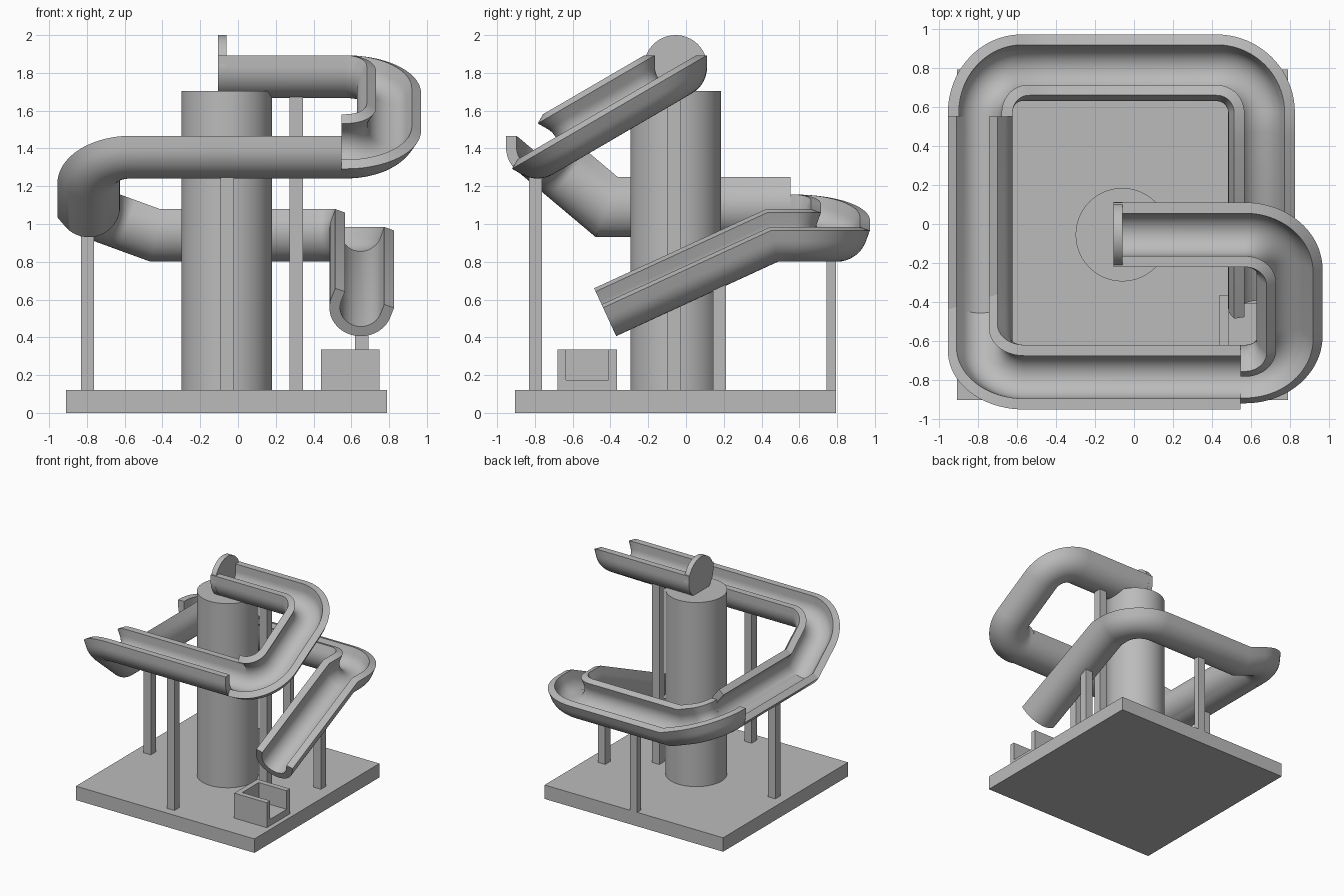
import bpy, bmesh, math
from mathutils import Vector

cube = bpy.data.objects.get("Cube")
if cube:
    bpy.data.objects.remove(cube, do_unlink=True)

GREY = bpy.data.materials.new("plain_grey")
GREY.use_nodes = True
GREY.diffuse_color = (0.5, 0.5, 0.5, 1)
GREY.node_tree.nodes["Principled BSDF"].inputs["Base Color"].default_value = (0.5, 0.5, 0.5, 1)

R_OUT, R_IN, WALL = 0.166, 0.11, 0.06   # channel radii and straight wall height
BEND = 0.225                            # corner radius of the channel path


def finish(obj, smooth=False):
    obj.data.materials.append(GREY)
    if smooth:
        bpy.ops.object.select_all(action='DESELECT')
        obj.select_set(True)
        bpy.context.view_layer.objects.active = obj
        bpy.ops.object.shade_smooth_by_angle(angle=math.radians(30))
    return obj


def from_bmesh(name, bm, smooth=False):
    bmesh.ops.recalc_face_normals(bm, faces=bm.faces)
    mesh = bpy.data.meshes.new(name)
    bm.to_mesh(mesh)
    bm.free()
    obj = bpy.data.objects.new(name, mesh)
    bpy.context.collection.objects.link(obj)
    return finish(obj, smooth)


def box(name, lo, hi):
    lo, hi = Vector(lo), Vector(hi)
    bm = bmesh.new()
    bmesh.ops.create_cube(bm, size=1)
    for v in bm.verts:
        v.co = Vector(a * b for a, b in zip(v.co, hi - lo)) + (lo + hi) / 2
    return from_bmesh(name, bm)


def cylinder(name, radius, depth, location, rotation=(0, 0, 0)):
    bpy.ops.mesh.primitive_cylinder_add(vertices=64, radius=radius, depth=depth,
                                        location=location, rotation=rotation)
    obj = bpy.context.object
    obj.name = name
    return finish(obj, True)


def round_path(points):
    """Expand (x, y, z, rounded) corners into a path with true arcs."""
    pts = [Vector(p[:3]) for p in points]
    path = [pts[0]]
    for i in range(1, len(pts) - 1):
        if not points[i][3]:
            path.append(pts[i])
            continue
        a = (pts[i - 1] - pts[i]).normalized()
        b = (pts[i + 1] - pts[i]).normalized()
        half = a.angle(b) / 2
        reach = BEND / math.tan(half)
        centre = pts[i] + (a + b).normalized() * BEND / math.sin(half)
        start = pts[i] + a * reach - centre
        end = pts[i] + b * reach - centre
        turn = start.angle(end)
        steps = 20
        for k in range(steps + 1):
            f = k / steps
            path.append(centre + (start * math.sin((1 - f) * turn)
                                  + end * math.sin(f * turn)) / math.sin(turn))
    path.append(pts[-1])
    return path


def channel_profile(segments=24):
    angles = [math.pi + math.pi * k / segments for k in range(segments + 1)]
    outer = [(R_OUT * math.cos(a), R_OUT * math.sin(a)) for a in angles]
    inner = [(R_IN * math.cos(a), R_IN * math.sin(a)) for a in reversed(angles)]
    return ([(-R_OUT, WALL)] + outer + [(R_OUT, WALL), (R_IN, WALL)]
            + inner + [(-R_IN, WALL)])


def channel(name, points):
    """Sweep the U profile, upright at the start, with mitred joints."""
    path = round_path(points)
    profile = channel_profile()
    dirs = [(q - p).normalized() for p, q in zip(path, path[1:])]
    dirs = [dirs[0]] + dirs + [dirs[-1]]
    up = Vector((0, 0, 1))
    bm = bmesh.new()
    rings = []
    for p, t0, t1 in zip(path, dirs, dirs[1:]):
        side = t0.cross(up).normalized()
        n = (t0 + t1).normalized()
        ring = []
        for a, b in profile:
            o = side * a + up * b
            ring.append(bm.verts.new(p + o - t0 * (o.dot(n) / t0.dot(n))))
        rings.append(ring)
        up = t0.rotation_difference(t1) @ up
    count = len(profile)
    for r, s in zip(rings, rings[1:]):
        for j in range(count):
            k = (j + 1) % count
            bm.faces.new((r[j], r[k], s[k], s[j]))
    # end caps as strips between the outer and inner outline
    for ring in (rings[0], rings[-1]):
        for j in range(count // 2 - 1):
            bm.faces.new((ring[j], ring[j + 1], ring[count - 2 - j], ring[count - 1 - j]))
    return from_bmesh(name, bm, True)


# Base and central column
box("base_plate", (-0.91, -0.905, 0), (0.79, 0.795, 0.12))
cylinder("central_column", 0.24, 1.595, (-0.06, -0.055, 0.9075))

# Three connected channel runs, from top to bottom
channel("upper_channel", [(-0.105, -0.055, 1.833, 0), (0.795, -0.055, 1.833, 1),
                          (0.795, -0.787, 1.407, 1), (0.548, -0.787, 1.407, 0)])
channel("middle_channel", [(0.548, -0.787, 1.407, 0), (-0.79, -0.787, 1.407, 1),
                           (-0.79, -0.417, 1.096, 0), (-0.79, 0.552, 1.096, 0)])
channel("lower_channel", [(-0.79, 0.552, 1.096, 0), (-0.79, 0.797, 1.096, 1),
                          (-0.433, 0.797, 0.966, 0), (0.65, 0.797, 0.966, 1),
                          (0.65, 0.45, 0.966, 0), (0.65, -0.439, 0.557, 0)])

# Round plate closing the top of the upper channel
cylinder("end_plate", 0.167, 0.045, (-0.0825, -0.055, 1.833), (0, math.pi / 2, 0))

# Square support posts
HALF = 0.035
for name, x, y, top in (("upper_post", 0.308, -0.062, 1.69),
                        ("front_post", -0.057, -0.797, 1.265),
                        ("right_post", -0.797, -0.062, 0.955),
                        ("left_post", 0.655, 0.178, 0.685)):
    box(name, (x - HALF, y - HALF, 0.11), (x + HALF, y + HALF, top))
box("back_post", (-0.057 - HALF, 0.745, 0.11), (-0.057 + HALF, 0.795, 0.82))

# Catch tray below the outlet, open on its left side
box("tray_floor", (0.44, -0.68, 0.11), (0.75, -0.365, 0.175))
box("tray_end_wall", (0.44, -0.68, 0.17), (0.485, -0.365, 0.335))
box("tray_front_wall", (0.48, -0.68, 0.17), (0.75, -0.635, 0.335))
box("tray_back_wall", (0.48, -0.41, 0.17), (0.75, -0.365, 0.335))
